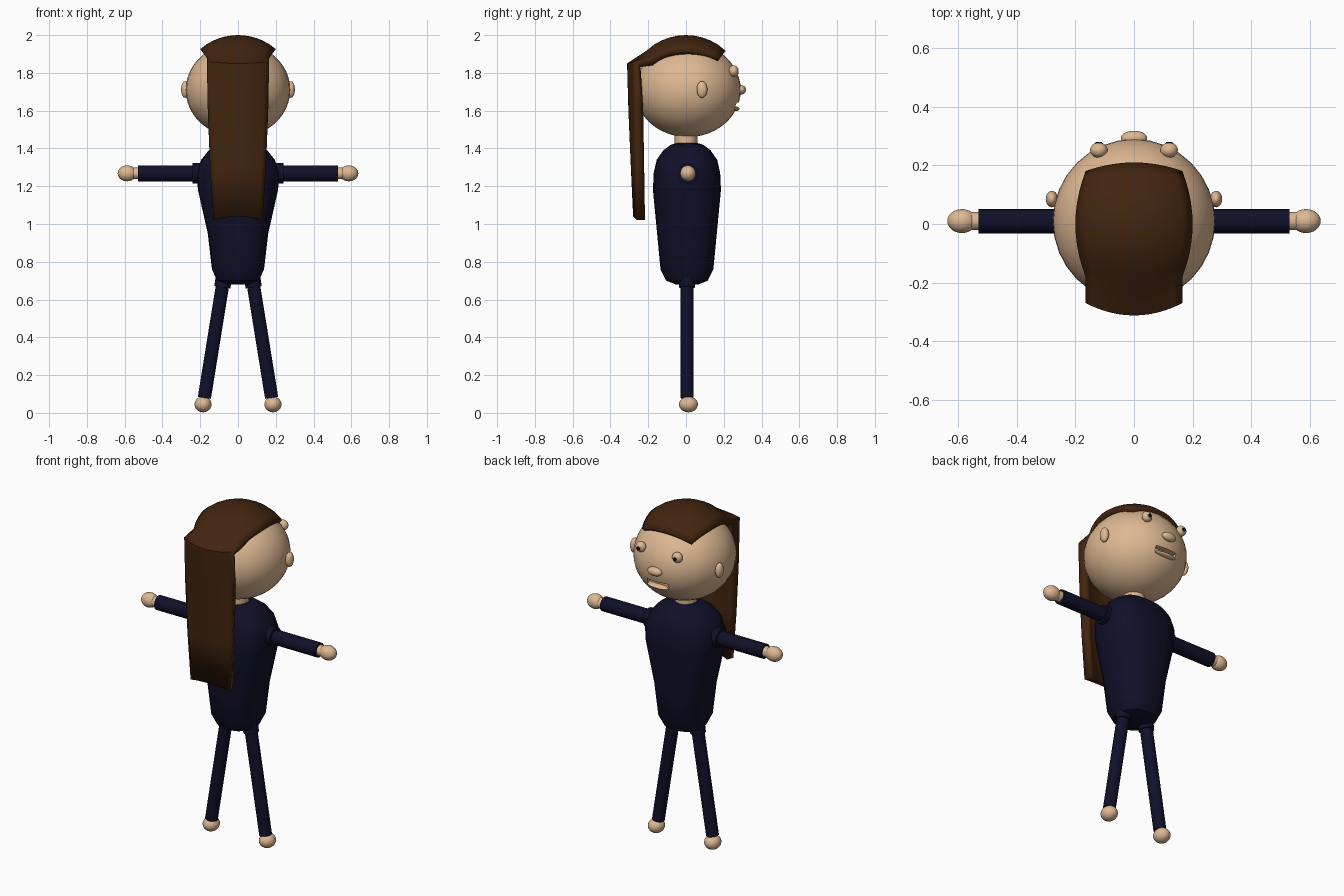
import bpy, bmesh, math
from mathutils import Vector

cube = bpy.data.objects.get("Cube")
if cube:
    bpy.data.objects.remove(cube, do_unlink=True)


def material(name, rgb):
    m = bpy.data.materials.new(name)
    m.use_nodes = True
    m.diffuse_color = (*rgb, 1)
    m.node_tree.nodes["Principled BSDF"].inputs["Base Color"].default_value = (*rgb, 1)
    return m


SKIN = material("skin", (0.73, 0.48, 0.29))
NAVY = material("navy cloth", (0.005, 0.005, 0.022))
HAIR = material("brown hair", (0.055, 0.018, 0.005))
BLACK = material("black", (0.003, 0.003, 0.003))
WHITE = material("white", (0.8, 0.8, 0.8))


def finish(obj, name, mat, angle=40):
    obj.name = obj.data.name = name
    obj.data.materials.append(mat)
    bpy.ops.object.select_all(action="DESELECT")
    obj.select_set(True)
    bpy.context.view_layer.objects.active = obj
    bpy.ops.object.shade_smooth_by_angle(angle=math.radians(angle))
    return obj


def ball(name, center, radii, mat, segments=24, rings=16):
    bpy.ops.mesh.primitive_uv_sphere_add(segments=segments, ring_count=rings, location=center)
    obj = bpy.context.object
    obj.scale = radii
    return finish(obj, name, mat)


def rod(name, a, b, radius, mat, sides=16):
    a, b = Vector(a), Vector(b)
    bpy.ops.mesh.primitive_cylinder_add(vertices=sides, radius=radius,
                                        depth=(b - a).length, location=(a + b) / 2)
    obj = bpy.context.object
    obj.rotation_euler = (b - a).to_track_quat("Z", "Y").to_euler()
    return finish(obj, name, mat)


def sheet(name, rows, mat, closed=False):
    """Skin a list of equally long point rows; closed rows become a capped tube."""
    bm = bmesh.new()
    grid = [[bm.verts.new(p) for p in row] for row in rows]
    n = len(rows[0])
    for r0, r1 in zip(grid, grid[1:]):
        for c in range(n if closed else n - 1):
            d = (c + 1) % n
            bm.faces.new((r0[c], r1[c], r1[d], r0[d]))
    if closed:
        bm.faces.new(grid[0])
        bm.faces.new(grid[-1])
        bmesh.ops.recalc_face_normals(bm, faces=bm.faces)
    mesh = bpy.data.meshes.new(name)
    bm.to_mesh(mesh)
    bm.free()
    obj = bpy.data.objects.new(name, mesh)
    bpy.context.collection.objects.link(obj)
    return finish(obj, name, mat)


# Torso: rounded-square rings (height, half width, half depth)
def ring(z, rx, ry, sides=24):
    pts = []
    for i in range(sides):
        a = 2 * math.pi * i / sides
        c, s = math.cos(a), math.sin(a)
        pts.append((rx * math.copysign(abs(c) ** 0.8, c),
                    0.005 + ry * math.copysign(abs(s) ** 0.8, s), z))
    return pts


body = [(0.68, 0.06, 0.06), (0.70, 0.11, 0.11), (0.76, 0.138, 0.14), (0.95, 0.16, 0.158),
        (1.18, 0.212, 0.18), (1.27, 0.22, 0.176), (1.34, 0.195, 0.16), (1.39, 0.155, 0.125),
        (1.42, 0.11, 0.085), (1.43, 0.06, 0.05)]
sheet("torso", [ring(*r) for r in body], NAVY, closed=True)
rod("neck", (0, 0, 1.40), (0, 0, 1.50), 0.06, SKIN)

# Head with a cut mouth slit
head = ball("head", (0, 0.01, 1.71), (0.277, 0.28, 0.25), SKIN, 32, 24)
bpy.ops.mesh.primitive_cube_add(size=1, location=(0, 0.28, 1.63))
cutter = bpy.context.object
cutter.name = "mouth_cutter"
cutter.scale = (0.14, 0.07, 0.025)
cutter.hide_render = True
cutter.hide_viewport = True
cut = head.modifiers.new("mouth", "BOOLEAN")
cut.operation = "DIFFERENCE"
cut.object = cutter
ball("lower_lip", (0, 0.262, 1.61), (0.07, 0.022, 0.012), SKIN)
ball("nose", (0, 0.293, 1.71), (0.045, 0.025, 0.025), SKIN)

# Paired parts
for s, side in ((1, "left"), (-1, "right")):
    ball(side + "_ear", (s * 0.28, 0.085, 1.712), (0.021, 0.028, 0.044), SKIN)
    ball(side + "_eye", (s * 0.12, 0.252, 1.81), (0.03, 0.026, 0.03), SKIN)
    rod(side + "_eye_white", (s * 0.12, 0.27, 1.808), (s * 0.12, 0.277, 1.808), 0.014, WHITE)
    rod(side + "_pupil", (s * 0.12, 0.272, 1.808), (s * 0.12, 0.279, 1.808), 0.011, BLACK)

    rod(side + "_shoulder_cuff", (s * 0.17, 0.01, 1.268), (s * 0.24, 0.01, 1.268), 0.054, NAVY)
    rod(side + "_arm", (s * 0.2, 0.01, 1.268), (s * 0.53, 0.01, 1.268), 0.042, NAVY)
    rod(side + "_wrist", (s * 0.52, 0.01, 1.268), (s * 0.56, 0.01, 1.268), 0.031, SKIN)
    ball(side + "_hand", (s * 0.587, 0.01, 1.268), (0.05, 0.041, 0.042), SKIN)

    rod(side + "_hip_cuff", (s * 0.075, 0.005, 0.72), (s * 0.083, 0.005, 0.665), 0.043, NAVY)
    rod(side + "_leg", (s * 0.078, 0.005, 0.70), (s * 0.178, 0.005, 0.08), 0.035, NAVY)
    ball(side + "_foot", (s * 0.185, 0.013, 0.045), (0.045, 0.05, 0.042), SKIN)

# Hair: domed cap that continues into a long tapering fall
US = [i / 6 - 1 for i in range(13)]
rows = []
for i in range(11):
    t = 1 - i / 5
    row = []
    for u in US:
        x = u * (0.165 + 0.035 * (1 - t * t))
        y = 0.21 * t * (1 - 0.14 * u * u)
        row.append((x, y, 1.71 + 0.29 * math.sqrt(1 - (x * x + y * y) / 0.09)))
    rows.append(row)
# height, half width, middle y, edge y, edge drop
for z, half, mid, edge, drop in ((1.85, 0.165, -0.312, -0.27, -0.01), (1.6, 0.16, -0.305, -0.268, 0),
                                 (1.3, 0.148, -0.292, -0.264, 0), (1.04, 0.13, -0.28, -0.26, 0.02)):
    rows.append([(u * half, mid + (edge - mid) * u * u, z - drop * u * u) for u in US])
hair = sheet("hair", rows, HAIR)
thick = hair.modifiers.new("thickness", "SOLIDIFY")
thick.thickness = 0.045
thick.offset = -1
